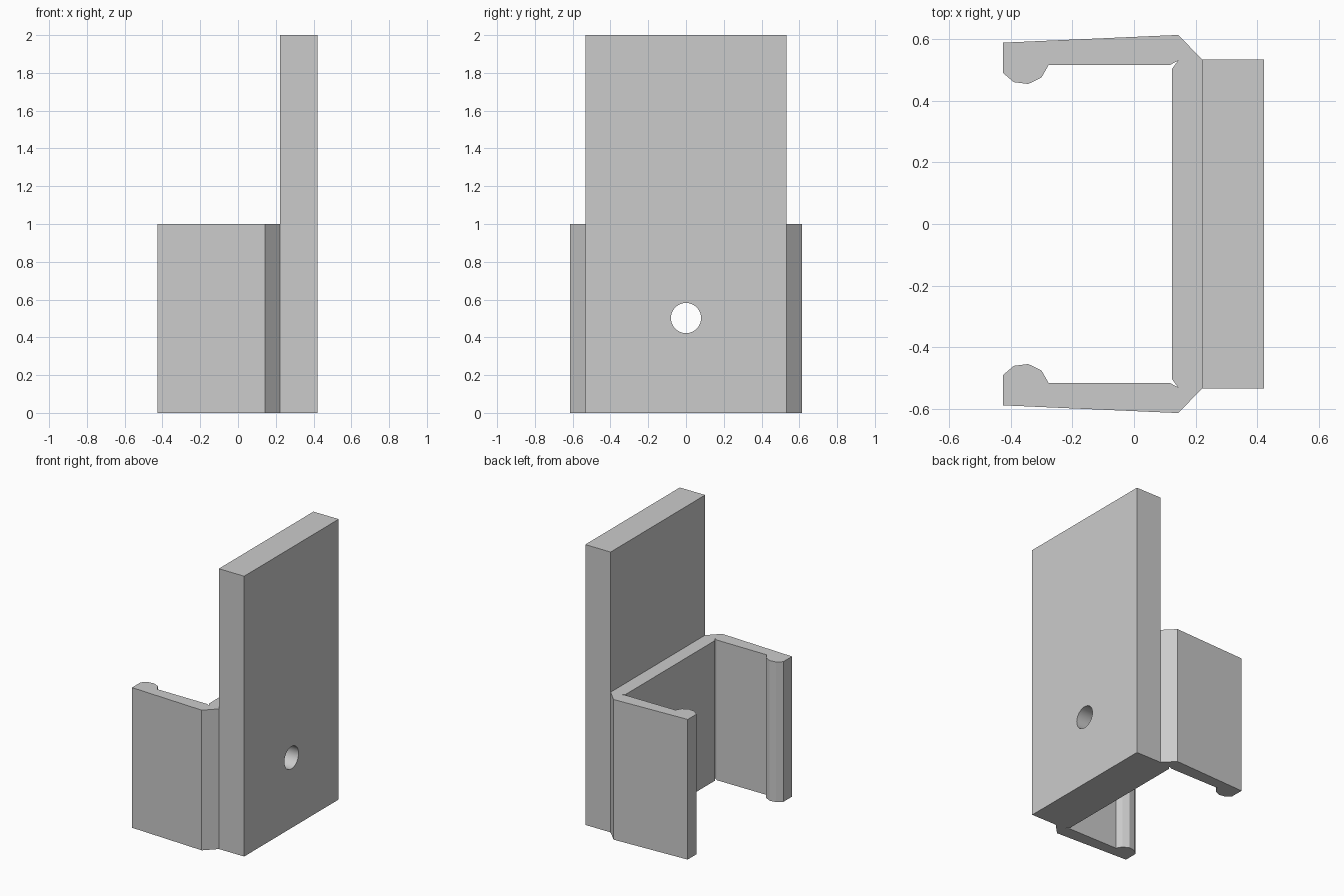
import bpy, bmesh, math

cube = bpy.data.objects.get("Cube")
if cube:
    bpy.data.objects.remove(cube, do_unlink=True)

grey = bpy.data.materials.new("plain grey")
grey.use_nodes = True
grey.diffuse_color = (0.6, 0.6, 0.6, 1)
grey.node_tree.nodes["Principled BSDF"].inputs["Base Color"].default_value = (0.6, 0.6, 0.6, 1)


def extrude_profile(name, outline, height):
    """Stand a closed xy outline on the ground and extrude it upward."""
    bm = bmesh.new()
    face = bm.faces.new([bm.verts.new((x, y, 0)) for x, y in outline])
    made = bmesh.ops.extrude_face_region(bm, geom=[face])["geom"]
    top = [v for v in made if isinstance(v, bmesh.types.BMVert)]
    bmesh.ops.translate(bm, verts=top, vec=(0, 0, height))
    bmesh.ops.recalc_face_normals(bm, faces=bm.faces[:])
    mesh = bpy.data.meshes.new(name)
    bm.to_mesh(mesh)
    bm.free()
    mesh.materials.append(grey)
    obj = bpy.data.objects.new(name, mesh)
    bpy.context.collection.objects.link(obj)
    return obj


def combine(target, tool, operation):
    """Apply a boolean and discard the tool object."""
    mod = target.modifiers.new(operation.lower(), 'BOOLEAN')
    mod.object, mod.operation, mod.solver = tool, operation, 'EXACT'
    bpy.ops.object.select_all(action='DESELECT')
    target.select_set(True)
    bpy.context.view_layer.objects.active = target
    bpy.ops.object.modifier_apply(modifier=mod.name)
    bpy.data.objects.remove(tool, do_unlink=True)


# Tall back plate
WIDTH = 0.533
bracket = extrude_profile("clip_bracket", [(0.222, -WIDTH), (0.422, -WIDTH),
                                           (0.422, WIDTH), (0.222, WIDTH)], 2)

# Spring clip: half outline with corner relief, arm and hooked lip, then mirrored;
# the last point is buried in the plate so the two fuse cleanly
half = [(0.123, 0.503), (0.143, 0.53), (0.116, 0.515), (-0.277, 0.515),
        (-0.30, 0.475), (-0.343, 0.454), (-0.39, 0.46), (-0.425, 0.49),
        (-0.425, 0.588), (0.143, 0.613), (0.222, WIDTH), (0.30, 0.45)]
clip = extrude_profile("clip", half + [(x, -y) for x, y in reversed(half)], 1)
combine(bracket, clip, 'UNION')

# Screw hole through the plate and the clip back
bpy.ops.mesh.primitive_cylinder_add(vertices=32, radius=0.08, depth=1,
                                    location=(0.3, 0, 0.502),
                                    rotation=(0, math.pi / 2, 0))
drill = bpy.context.object
drill.name = "screw_hole_cutter"
drill.hide_render = True
drill.data.materials.append(grey)
combine(bracket, drill, 'DIFFERENCE')

bpy.ops.object.select_all(action='DESELECT')
bracket.select_set(True)
bpy.context.view_layer.objects.active = bracket
bpy.ops.object.shade_smooth_by_angle(angle=math.radians(15))
